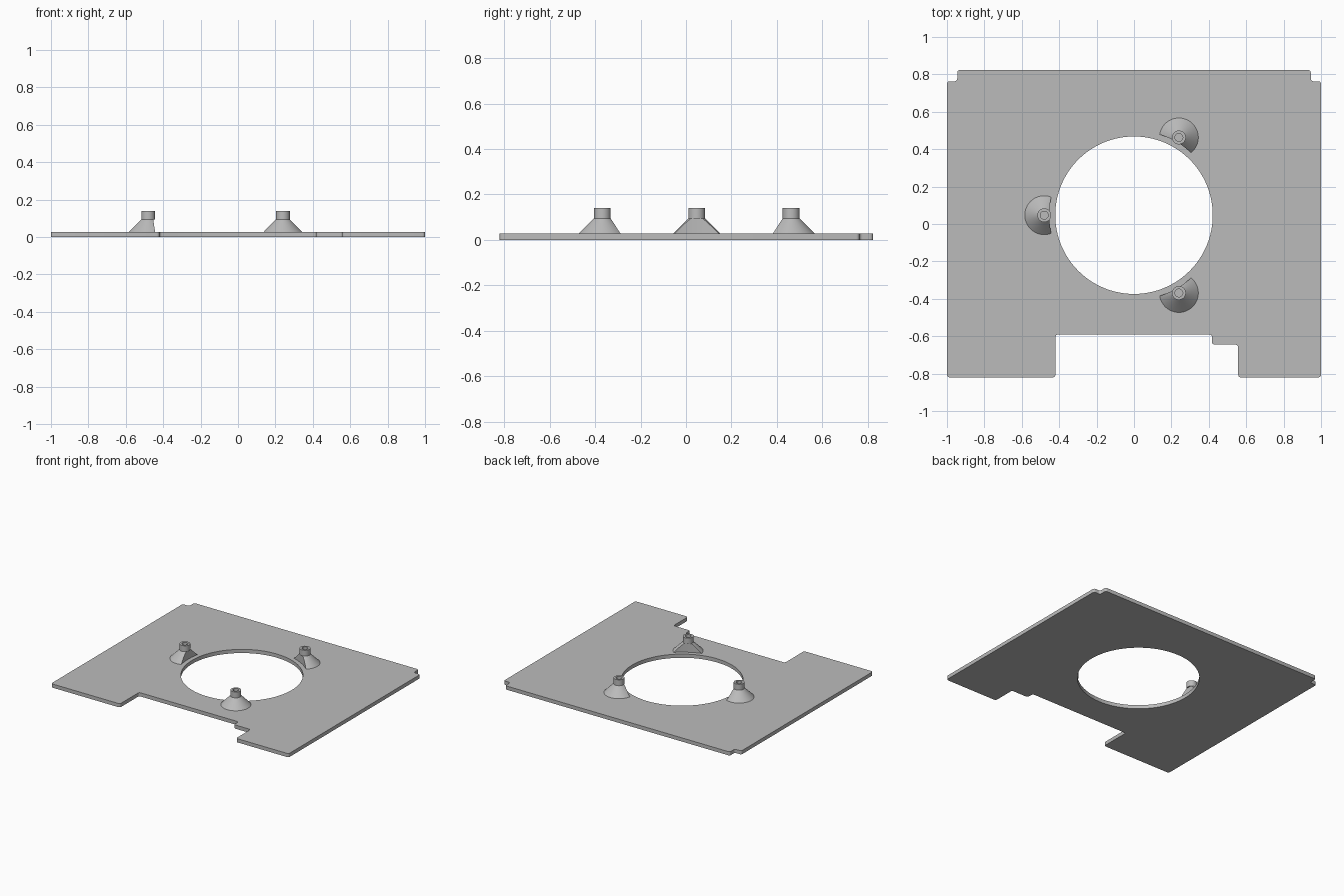
import bpy, bmesh, math
from mathutils import Matrix, Vector

cube = bpy.data.objects.get("Cube")
if cube:
    bpy.data.objects.remove(cube, do_unlink=True)

THICK = 0.028
HOLE = Vector((0, 0.047, 0))
HOLE_R = 0.421

grey = bpy.data.materials.new("plain grey")
grey.use_nodes = True
grey.diffuse_color = (0.5, 0.5, 0.5, 1)
grey.node_tree.nodes["Principled BSDF"].inputs["Base Color"].default_value = (0.5, 0.5, 0.5, 1)


def make_object(name, bm):
    bmesh.ops.recalc_face_normals(bm, faces=bm.faces)
    mesh = bpy.data.meshes.new(name)
    bm.to_mesh(mesh)
    bm.free()
    mesh.materials.append(grey)
    obj = bpy.data.objects.new(name, mesh)
    bpy.context.collection.objects.link(obj)
    return obj


def cut_cylinder(obj, radius, z0, z1):
    """Subtract an upright cylinder centred on the large opening."""
    bm = bmesh.new()
    place = Matrix.Translation(HOLE + Vector((0, 0, (z0 + z1) / 2)))
    bmesh.ops.create_cone(bm, cap_ends=True, segments=128, radius1=radius,
                          radius2=radius, depth=z1 - z0, matrix=place)
    cutter = make_object("cutter", bm)
    cutter.hide_render = True
    mod = obj.modifiers.new("cut", "BOOLEAN")
    mod.operation = "DIFFERENCE"
    mod.solver = "EXACT"
    mod.object = cutter
    select(obj)
    bpy.ops.object.modifier_apply(modifier=mod.name)
    bpy.data.objects.remove(cutter, do_unlink=True)


def select(obj):
    bpy.ops.object.select_all(action="DESELECT")
    obj.select_set(True)
    bpy.context.view_layer.objects.active = obj


def smooth(obj):
    select(obj)
    bpy.ops.object.shade_smooth_by_angle(angle=math.radians(30))


# Base plate: notched outline with rounded corners
outline = [(-1, -0.82), (-0.42, -0.82), (-0.42, -0.59), (0.417, -0.59),
           (0.417, -0.645), (0.557, -0.645), (0.557, -0.82), (1, -0.82),
           (1, 0.763), (0.945, 0.763), (0.945, 0.823), (-0.945, 0.823),
           (-0.945, 0.763), (-1, 0.763)]
bm = bmesh.new()
bm.faces.new([bm.verts.new((x, y, 0)) for x, y in outline])
bmesh.ops.bevel(bm, geom=list(bm.verts), offset=0.014, segments=4,
                profile=0.5, affect="VERTICES")
top = bmesh.ops.extrude_face_region(bm, geom=list(bm.faces))
bmesh.ops.translate(bm, vec=(0, 0, THICK),
                    verts=[g for g in top["geom"] if isinstance(g, bmesh.types.BMVert)])
plate = make_object("base_plate", bm)
cut_cylinder(plate, HOLE_R, -0.1, 0.1)
smooth(plate)

# Standoffs: flared foot, collar and blind socket, trimmed beside the opening
profile = [(0, 0.015), (0.104, 0.015), (0.104, THICK), (0.037, 0.095),
           (0.037, 0.14), (0.021, 0.14), (0.021, 0.06), (0, 0.06)]
for name, degrees in (("right", 180), ("back_left", 60), ("front_left", -60)):
    angle = math.radians(degrees)
    bm = bmesh.new()
    pts = [bm.verts.new((r, 0, z)) for r, z in profile]
    edges = [bm.edges.new(pair) for pair in zip(pts, pts[1:])]
    bmesh.ops.spin(bm, geom=pts + edges, cent=(0, 0, 0), axis=(0, 0, 1),
                   angle=math.tau, steps=48, use_duplicate=False)
    bmesh.ops.remove_doubles(bm, verts=bm.verts, dist=0.0001)
    centre = HOLE + Vector((math.cos(angle), math.sin(angle), 0)) * 0.48
    bmesh.ops.transform(bm, matrix=Matrix.Translation(centre) @ Matrix.Rotation(angle, 4, "Z"),
                        verts=bm.verts)
    standoff = make_object(name + "_standoff", bm)
    cut_cylinder(standoff, 0.453, -0.1, 0.095)
    smooth(standoff)
